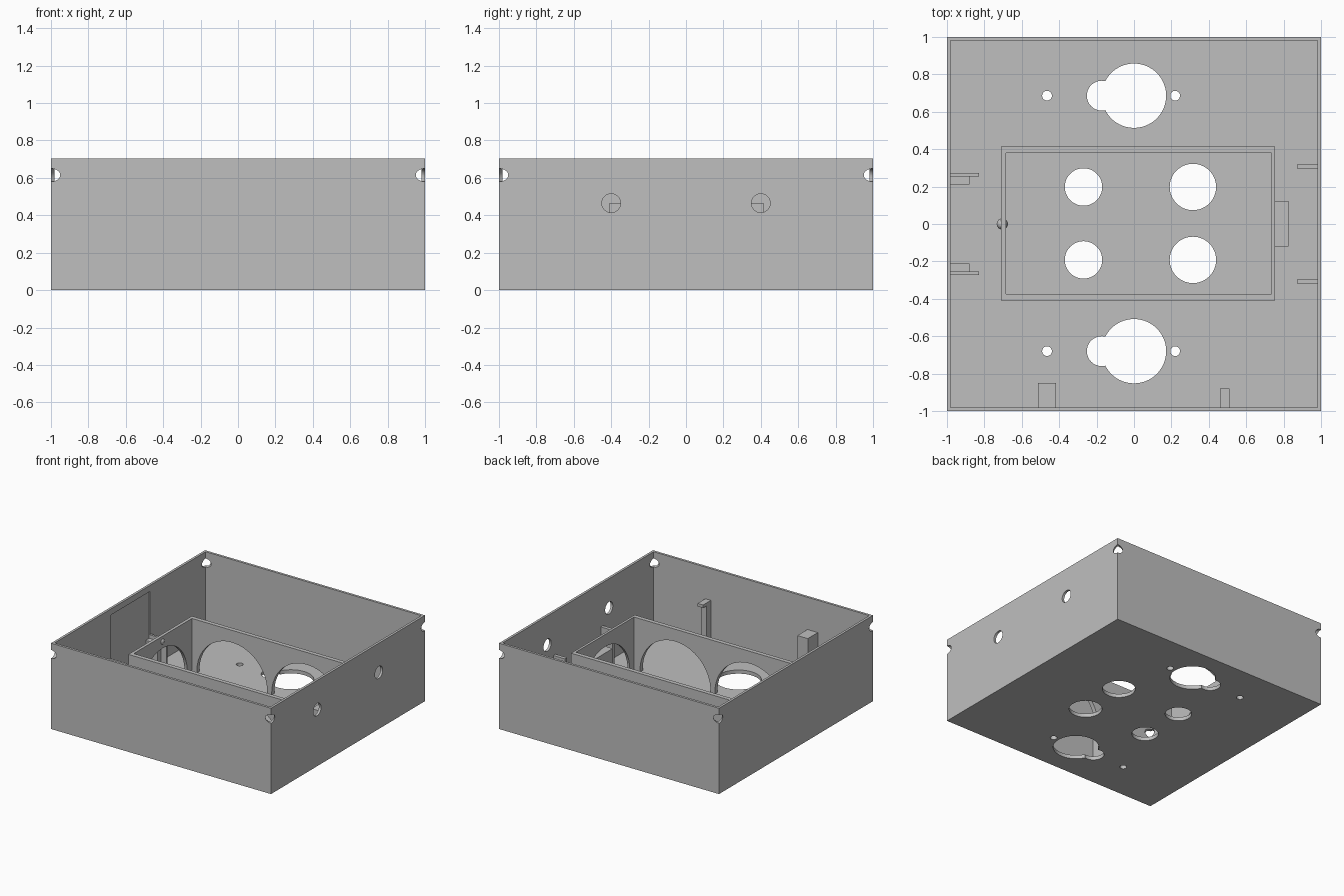
import bpy, bmesh, math
from mathutils import Matrix, Vector

cube = bpy.data.objects.get("Cube")
if cube:
    bpy.data.objects.remove(cube, do_unlink=True)

grey = bpy.data.materials.new("light grey plastic")
grey.use_nodes = True
COLOR = (0.52, 0.52, 0.52, 1)
grey.diffuse_color = COLOR
grey.node_tree.nodes["Principled BSDF"].inputs["Base Color"].default_value = COLOR


def finish(name, bm):
    mesh = bpy.data.meshes.new(name)
    bm.to_mesh(mesh)
    bm.free()
    mesh.materials.append(grey)
    obj = bpy.data.objects.new(name, mesh)
    bpy.context.scene.collection.objects.link(obj)
    return obj


def box(name, x, y, z):
    """Box from (low, high) ranges on each axis."""
    bm = bmesh.new()
    size = Vector([b - a for a, b in (x, y, z)])
    mid = Vector([(a + b) / 2 for a, b in (x, y, z)])
    bmesh.ops.create_cube(bm, size=1, matrix=Matrix.Translation(mid) @ Matrix.Diagonal(size).to_4x4())
    return finish(name, bm)


def rod(name, centre, radius, length, direction):
    """Cylinder centred on a point, along a direction."""
    bm = bmesh.new()
    turn = Vector(direction).to_track_quat("Z", "Y").to_matrix().to_4x4()
    bmesh.ops.create_cone(bm, cap_ends=True, segments=64, radius1=radius, radius2=radius,
                          depth=length, matrix=Matrix.Translation(centre) @ turn)
    return finish(name, bm)


def cut(target, cutter):
    """Subtract the cutter, bake the result and drop the cutter."""
    mod = target.modifiers.new("cut", "BOOLEAN")
    mod.operation = "DIFFERENCE"
    mod.solver = "EXACT"
    mod.object = cutter
    bpy.context.view_layer.update()
    graph = bpy.context.evaluated_depsgraph_get()
    mesh = bpy.data.meshes.new_from_object(target.evaluated_get(graph))
    target.modifiers.clear()
    target.data = mesh
    bpy.data.objects.remove(cutter, do_unlink=True)


FLOOR = 0.03
HEIGHT = 0.705
FRAME_TOP = 0.465

# Open enclosure
case = box("enclosure", (-1, 1), (-1, 1), (0, HEIGHT))
cut(case, box("cavity", (-0.98, 0.98), (-0.98, 0.98), (FLOOR, 1)))

# Floor holes: keyhole openings, screw holes and the central group
for side in (-1, 1):
    for x, y, r in ((0, 0.683, 0.172), (-0.172, 0.683, 0.08), (-0.465, 0.683, 0.026),
                    (0.22, 0.683, 0.026), (-0.27, 0.195, 0.1), (0.315, 0.195, 0.124)):
        cut(case, rod("floor_hole", (x, side * y + 0.003, 0), r, 0.3, (0, 0, 1)))
    # Cable holes in the left wall
    cut(case, rod("cable_hole", (1, side * 0.4, 0.465), 0.05, 0.2, (1, 0, 0)))
    # Diagonal holes through the top corners
    for end in (-1, 1):
        cut(case, rod("corner_hole", (side, end, 0.615), 0.035, 0.3, (side, end, 0)))

# Shallow recess inside the right wall
cut(case, box("recess", (-0.99, -0.9), (-0.25, 0.256), (FLOOR, 0.655)))

# Inner frame with arched openings
frame = box("inner_frame", (-0.71, 0.755), (-0.41, 0.415), (FLOOR - 0.01, FRAME_TOP))
cut(frame, box("frame_cavity", (-0.685, 0.735), (-0.375, 0.38), (0, 1)))
for x in (-0.32, 0.36):
    cut(frame, rod("arch", (x, 0, 0.045), 0.32, 3, (0, 1, 0)))
cut(frame, rod("arch", (0, 0, 0.045), 0.32, 3, (1, 0, 0)))

# Latch parts on the frame ends
box("frame_end_block", (0.75, 0.825), (-0.12, 0.124), (FLOOR - 0.01, 0.3))
bm = bmesh.new()
bmesh.ops.create_uvsphere(bm, u_segments=24, v_segments=12, radius=0.03,
                          matrix=Matrix.Translation((-0.704, 0, 0.42)))
for f in bm.faces:
    f.smooth = True
finish("frame_nub", bm)

# Board rails on the right wall, guide fins on the left wall
for side, name in ((-1, "front"), (1, "back")):
    def span(a, b):
        return sorted((side * a, side * b))
    box(name + "_rail", (-0.985, -0.83), span(0.255, 0.273), (FLOOR - 0.01, 0.3))
    box(name + "_rail_ledge", (-0.985, -0.88), span(0.21, 0.256), (FLOOR - 0.01, 0.27))
    box(name + "_guide_fin", (0.875, 0.985), span(0.293, 0.322), (FLOOR - 0.01, 0.35))

# Posts on the front wall
box("front_post", (-0.512, -0.417), (-0.985, -0.85), (FLOOR - 0.01, 0.44))
box("hook_post", (0.46, 0.51), (-0.985, -0.925), (FLOOR - 0.01, 0.445))
box("hook_lip", (0.46, 0.51), (-0.93, -0.88), (0.42, 0.445))
